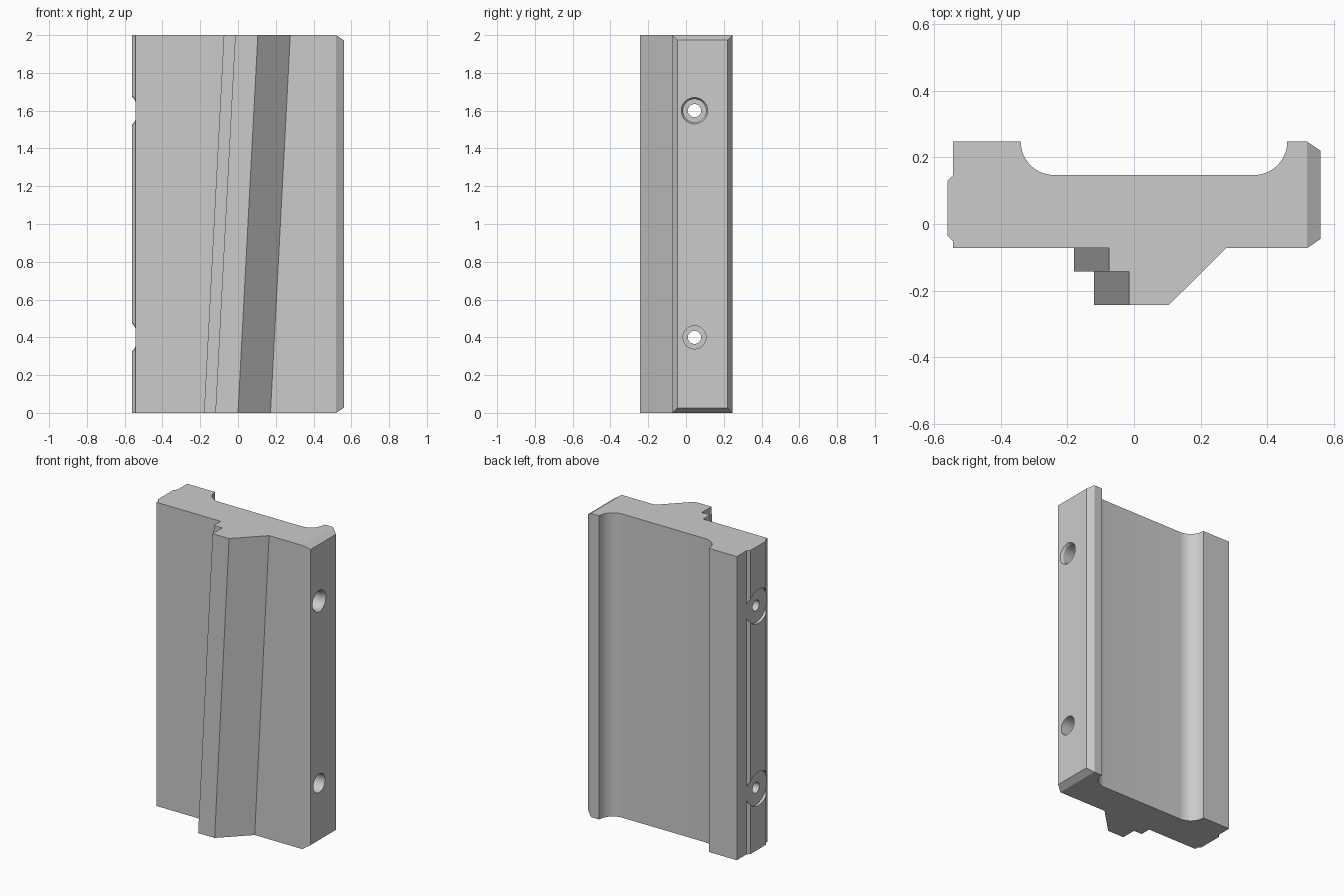
import bpy, bmesh, math

cube = bpy.data.objects.get("Cube")
if cube:
    bpy.data.objects.remove(cube, do_unlink=True)

HEIGHT = 2.0
SLANT = -0.105      # sideways drift of the rail from top to bottom
HOLE_Y = 0.045

grey = bpy.data.materials.new("plain grey")
grey.use_nodes = True
grey.diffuse_color = (0.6, 0.6, 0.6, 1)
grey.node_tree.nodes["Principled BSDF"].inputs["Base Color"].default_value = (0.6, 0.6, 0.6, 1)


def make_object(name, bm):
    bmesh.ops.recalc_face_normals(bm, faces=bm.faces)
    mesh = bpy.data.meshes.new(name)
    bm.to_mesh(mesh)
    bm.free()
    mesh.materials.append(grey)
    obj = bpy.data.objects.new(name, mesh)
    bpy.context.collection.objects.link(obj)
    return obj


def arc(cx, cy, r, start, end, steps=14):
    angles = [math.radians(start + (end - start) * i / steps) for i in range(steps + 1)]
    return [(cx + r * math.cos(a), cy + r * math.sin(a)) for a in angles]


def bridge(bm, lower, upper):
    n = len(lower)
    for i in range(n):
        j = (i + 1) % n
        bm.faces.new((lower[i], lower[j], upper[j], upper[i]))


def stepped_cutter(name, z, rings, sides=48):
    """Turned solid along x, from (x, radius) pairs."""
    bm = bmesh.new()
    loops = []
    for x, r in rings:
        loops.append([bm.verts.new((x, HOLE_Y + py, z + pz))
                      for py, pz in arc(0, 0, r, 0, 360, sides)[:-1]])
    for a, b in zip(loops, loops[1:]):
        bridge(bm, a, b)
    bm.faces.new(loops[0])
    bm.faces.new(loops[-1])
    obj = make_object(name, bm)
    obj.hide_render = True
    return obj


# Cross-section: slanted stepped rail, plain side, back channel, side rib
rail = [(-0.075, -0.072), (-0.075, -0.143), (-0.015, -0.143),
        (-0.015, -0.243), (0.105, -0.243), (0.277, -0.072)]
right_side = [(0.52, -0.072), (0.52, 0.247)]
channel = arc(0.36, 0.247, 0.1, 0, -90) + arc(-0.24, 0.247, 0.1, -90, -180)
rib_side = [(-0.543, 0.247), (-0.543, 0.146), (-0.56, 0.129),
            (-0.56, -0.035), (-0.543, -0.052), (-0.543, -0.072)]
profile = rail + right_side + channel + rib_side

# Body, with the rail points drifting sideways towards the bottom
bm = bmesh.new()
top = [bm.verts.new((x, y, HEIGHT)) for x, y in profile]
bottom = [bm.verts.new((x + (SLANT if i < len(rail) else 0), y, 0))
          for i, (x, y) in enumerate(profile)]
bridge(bm, bottom, top)
bm.faces.new(top)
bm.faces.new(bottom)
bmesh.ops.recalc_face_normals(bm, faces=bm.faces)

# Bevelled raised panel on the plain side
panel = next(f for f in bm.faces if all(abs(v.co.x - 0.52) < 1e-4 for v in f.verts))
bmesh.ops.inset_individual(bm, faces=[panel], thickness=0.038)
for v in panel.verts:
    v.co.x = 0.56
body = make_object("rail_block", bm)

# Screw holes: shallow disc pocket, through hole and wider bore
pocket = [(-0.7, 0.112), (-0.541, 0.112), (-0.541, 0.035), (0.2, 0.035), (0.2, 0.061)]
upper_mouth = [(0.545, 0.061), (0.56, 0.07), (0.7, 0.07)]
lower_mouth = [(0.7, 0.061)]
bpy.context.view_layer.objects.active = body
for name, z, mouth in (("upper_hole", 1.6, upper_mouth), ("lower_hole", 0.4, lower_mouth)):
    cutter = stepped_cutter(name, z, pocket + mouth)
    cut = body.modifiers.new(name, 'BOOLEAN')
    cut.operation = 'DIFFERENCE'
    cut.solver = 'EXACT'
    cut.object = cutter
    bpy.ops.object.modifier_apply(modifier=cut.name)
    bpy.data.objects.remove(cutter, do_unlink=True)

# Smooth the curves, keep the edges crisp
for obj in bpy.context.selected_objects:
    obj.select_set(False)
body.select_set(True)
bpy.ops.object.shade_smooth_by_angle(angle=math.radians(25))
